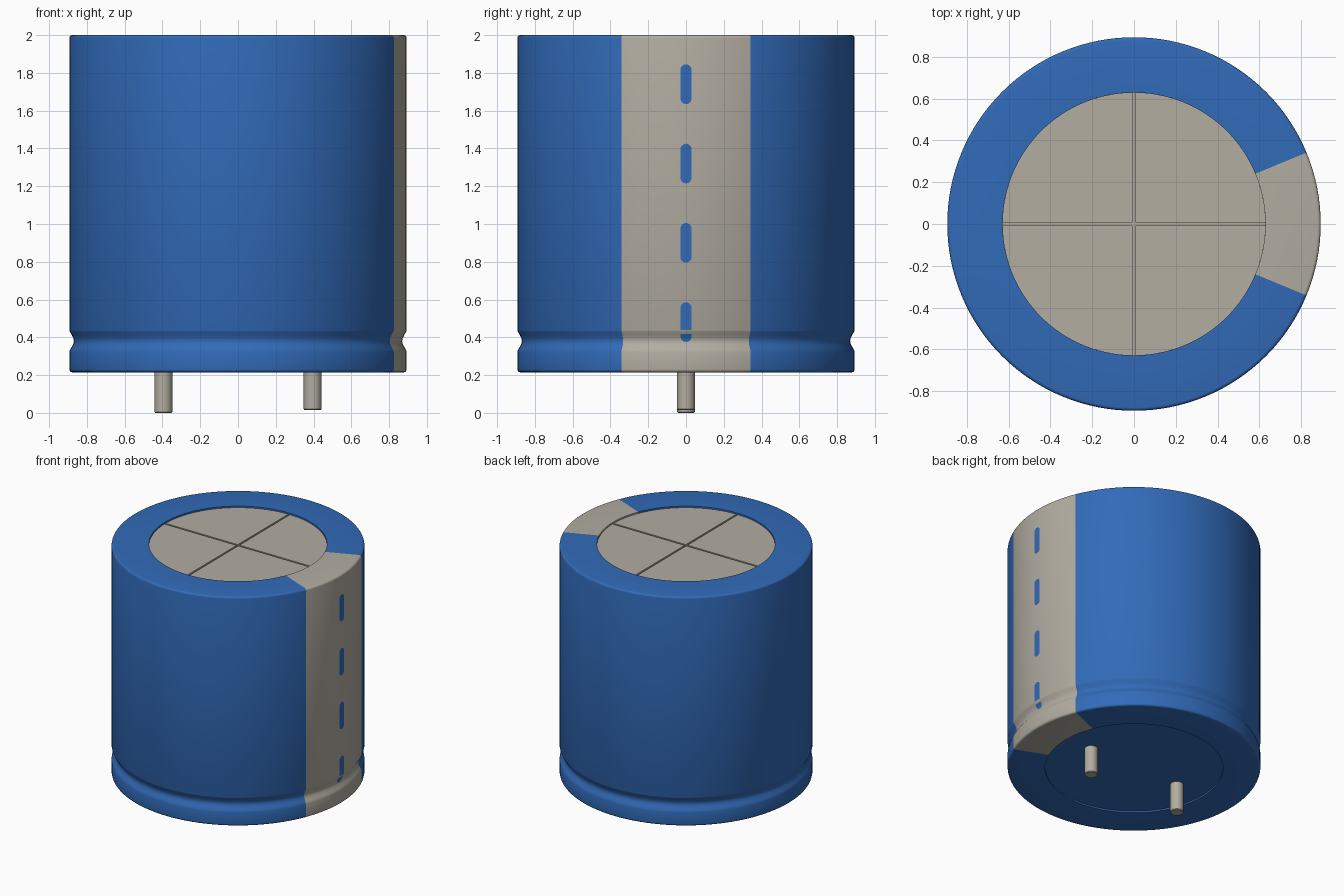
import bpy, bmesh, math

cube = bpy.data.objects.get("Cube")
if cube:
    bpy.data.objects.remove(cube, do_unlink=True)

R, RIN = 0.893, 0.628          # outer radius, radius of the end openings
BOTTOM, TOP = 0.215, 2.0
STRIPE = math.radians(22.5)    # half angle of the stripe
SEG = 128


def material(name, color):
    m = bpy.data.materials.new(name)
    m.use_nodes = True
    m.diffuse_color = (*color, 1)
    m.node_tree.nodes["Principled BSDF"].inputs["Base Color"].default_value = (*color, 1)
    return m


BLUE = material("sleeve blue", (0.031, 0.145, 0.480))
GRAY = material("warm gray", (0.445, 0.418, 0.358))


def finish(name, bm, mats, angle=35):
    bmesh.ops.recalc_face_normals(bm, faces=bm.faces)
    me = bpy.data.meshes.new(name)
    bm.to_mesh(me)
    bm.free()
    ob = bpy.data.objects.new(name, me)
    bpy.context.collection.objects.link(ob)
    for m in mats:
        me.materials.append(m)
    bpy.ops.object.select_all(action='DESELECT')
    ob.select_set(True)
    bpy.context.view_layer.objects.active = ob
    bpy.ops.object.shade_smooth_by_angle(angle=math.radians(angle))
    return ob


def lathe(profile, seg, cx=0.0):
    """Revolve (radius, z) points about a vertical axis at x = cx."""
    bm = bmesh.new()
    rings = [[bm.verts.new((cx + r * math.cos(2 * math.pi * i / seg),
                            r * math.sin(2 * math.pi * i / seg), z))
              for i in range(seg)] for r, z in profile]
    for a, b in zip(rings, rings[1:]):
        for i in range(seg):
            j = (i + 1) % seg
            bm.faces.new((a[i], a[j], b[j], b[i]))
    return bm, rings


# Sleeve wall with the crimp groove
GROOVE = [(R, 0.438), (R - 0.003, 0.430), (R - 0.012, 0.415), (R - 0.021, 0.395),
          (R - 0.024, 0.380), (R - 0.021, 0.365), (R - 0.012, 0.348),
          (R - 0.003, 0.333), (R, 0.322)]


def wall_radius(z):
    for (r0, z0), (r1, z1) in zip(GROOVE, GROOVE[1:]):
        if z1 <= z <= z0:
            return r0 + (r1 - r0) * (z0 - z) / (z0 - z1)
    return R


F = 0.016  # rounded rim
arc = [(F * math.sin(math.radians(a)), F * math.cos(math.radians(a))) for a in (0, 22.5, 45, 67.5, 90)]
profile = [(RIN, TOP - 0.03), (RIN, TOP)]
profile += [(R - F + s, TOP - F + c) for s, c in arc]
profile += GROOVE
profile += [(R - F + s, BOTTOM + F - c) for s, c in reversed(arc)]
profile += [(RIN, BOTTOM), (RIN, BOTTOM + 0.03)]
bm, _ = lathe(profile, SEG)
for f in bm.faces:
    c = f.calc_center_median()
    f.material_index = int(abs(math.atan2(c.y, c.x)) < STRIPE)
finish("sleeve", bm, [BLUE, GRAY])


# End discs inside the sleeve
def disc(name, z, mat):
    bm = bmesh.new()
    bmesh.ops.create_circle(bm, cap_ends=True, segments=SEG, radius=RIN)
    bmesh.ops.translate(bm, verts=bm.verts, vec=(0, 0, z))
    ob = finish(name, bm, [mat])
    return ob


base = disc("bottom_disc", BOTTOM + 0.012, BLUE)
base.data.flip_normals()
disc("top_disc", TOP - 0.025, GRAY)

# Four quarter plates leave the cross-shaped vent score between them
GAP = 0.007
a0 = math.asin(GAP / RIN)
for q in range(4):
    bm = bmesh.new()
    pts = [(GAP, GAP)]
    for i in range(33):
        a = a0 + (math.pi / 2 - 2 * a0) * i / 32
        pts.append((RIN * math.cos(a), RIN * math.sin(a)))
    ca, sa = round(math.cos(q * math.pi / 2)), round(math.sin(q * math.pi / 2))
    face = bm.faces.new([bm.verts.new((x * ca - y * sa, x * sa + y * ca, TOP - 0.025))
                         for x, y in pts])
    new = bmesh.ops.extrude_face_region(bm, geom=[face])["geom"]
    bmesh.ops.translate(bm, verts=[v for v in new if isinstance(v, bmesh.types.BMVert)],
                        vec=(0, 0, 0.013))
    finish(f"vent_quarter_{q + 1}", bm, [GRAY])


# Polarity dashes: rounded patches that follow the wall
HALF = 0.029


def dash(name, z0, z1, lo, hi):
    """Dash spanning z0..z1, of which only lo..hi is shown."""
    zs = [z0 + HALF * (1 - math.cos(math.radians(a))) for a in range(0, 91, 15)]
    zs += [z0 + z1 - z for z in reversed(zs)]
    zs += [z for _, z in GROOVE] + [lo, hi]
    zs = sorted({round(z, 5) for z in zs if lo <= z <= hi})
    bm = bmesh.new()
    rows = []
    for z in zs:
        d = max(0.0, z0 + HALF - z, z - (z1 - HALF))
        w = max(math.sqrt(max(0.0, HALF ** 2 - d ** 2)), 0.001)
        r = wall_radius(z) + 0.002
        rows.append([bm.verts.new((r * math.cos(w * k / 2 / R), r * math.sin(w * k / 2 / R), z))
                     for k in range(-2, 3)])
    for a, b in zip(rows, rows[1:]):
        for k in range(4):
            bm.faces.new((a[k], a[k + 1], b[k + 1], b[k]))
    for f in bm.faces:
        f.normal_update()
        if f.normal.x < 0:
            f.normal_flip()
    finish(name, bm, [BLUE])


for i in range(3):
    z = 0.795 + 0.42 * i
    dash(f"dash_{i + 2}", z, z + 0.21, z, z + 0.21)
dash("dash_1_upper", 0.375, 0.585, 0.438, 0.585)
dash("dash_1_lower", 0.375, 0.585, 0.375, 0.418)

# Terminal pins, one longer than the other
for name, x, z in (("long_pin", -0.395, 0.0), ("short_pin", 0.395, 0.015)):
    bm, rings = lathe([(0.043, z), (0.047, z + 0.005), (0.047, BOTTOM + 0.02)], 32, x)
    bm.faces.new(rings[0])
    bm.faces.new(rings[-1])
    finish(name, bm, [GRAY])
